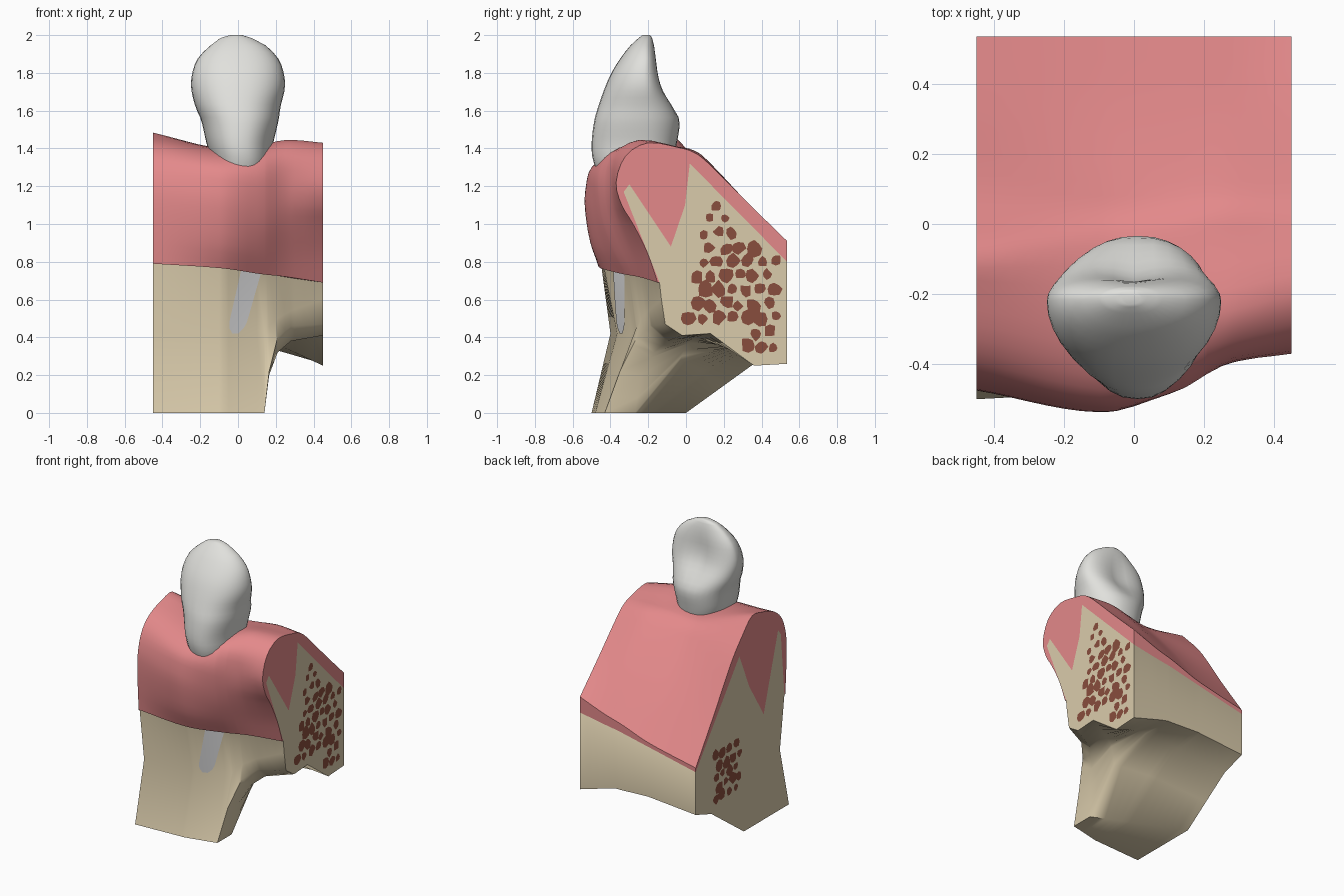
import bpy, bmesh, math, random

cube = bpy.data.objects.get("Cube")
if cube:
    bpy.data.objects.remove(cube, do_unlink=True)
random.seed(4)
HALF = 0.45


def material(name, colour):
    mat = bpy.data.materials.new(name)
    mat.use_nodes = True
    mat.diffuse_color = (*colour, 1)
    shader = mat.node_tree.nodes["Principled BSDF"]
    shader.inputs["Base Color"].default_value = (*colour, 1)
    shader.inputs["Roughness"].default_value = 0.6
    return mat


bone_mat = material("bone beige", (0.7, 0.6, 0.41))
gum_mat = material("gum pink", (0.77, 0.25, 0.255))
enamel_mat = material("enamel white", (0.75, 0.75, 0.72))
root_mat = material("root grey", (0.82, 0.82, 0.83))
marrow_mat = material("marrow brown", (0.25, 0.075, 0.047))


def finish(bm, name, mat, angle=40, recalc=True):
    if recalc:
        bmesh.ops.recalc_face_normals(bm, faces=bm.faces)
    mesh = bpy.data.meshes.new(name)
    bm.to_mesh(mesh)
    bm.free()
    mesh.materials.append(mat)
    obj = bpy.data.objects.new(name, mesh)
    bpy.context.collection.objects.link(obj)
    bpy.ops.object.select_all(action='DESELECT')
    obj.select_set(True)
    bpy.context.view_layer.objects.active = obj
    bpy.ops.object.shade_smooth_by_angle(angle=math.radians(angle))
    return obj


def loft(rings, name, mat, angle=40):
    """Closed rings joined along their length, with both ends capped."""
    bm = bmesh.new()
    loops = [[bm.verts.new(p) for p in ring] for ring in rings]
    n = len(loops[0])
    for a, b in zip(loops, loops[1:]):
        for i in range(n):
            j = (i + 1) % n
            bm.faces.new((a[i], a[j], b[j], b[i]))
    bm.faces.new(loops[0])
    bm.faces.new(loops[-1])
    return finish(bm, name, mat, angle)


def interp(keys, t, smooth=True):
    """Blend lists of values between keys (t, values)."""
    k = 0
    while k < len(keys) - 2 and t > keys[k + 1][0]:
        k += 1
    (t0, v0), (t1, v1) = keys[k], keys[k + 1]
    h = t1 - t0
    s = (t - t0) / h
    if not smooth:
        return [a + (b - a) * s for a, b in zip(v0, v1)]

    def slope(i, c):
        lo, hi = max(i - 1, 0), min(i + 1, len(keys) - 1)
        return (keys[hi][1][c] - keys[lo][1][c]) / (keys[hi][0] - keys[lo][0])
    out = []
    for c, (a, b) in enumerate(zip(v0, v1)):
        m0, m1 = slope(k, c) * h, slope(k + 1, c) * h
        out.append(a + s * m0 + s * s * (3 * (b - a) - 2 * m0 - m1)
                   + s ** 3 * (2 * (a - b) + m0 + m1))
    return out


def pairs(flat):
    return list(zip(flat[::2], flat[1::2]))


# Lower bone (y, z): front of the underside back to the rear edge, then front waist
under_keys = [
    (-.45, [-.5, 0, 0, 0, .18, .13, .36, .26, .535, .32, -.4, .42]),
    (-.08, [-.48, 0, -.17, 0, .1, .21, .32, .33, .535, .35, -.365, .42]),
    (.14, [-.43, 0, -.27, 0, -.03, .28, .3, .36, .535, .34, -.27, .43]),
    (.165, [-.35, .22, -.24, .2, -.01, .33, .3, .36, .535, .34, -.26, .46]),
    (.21, [-.26, .4, -.17, .32, .02, .38, .3, .36, .535, .33, -.235, .5]),
    (.28, [-.19, .46, -.1, .38, .05, .4, .31, .33, .535, .31, -.2, .54]),
    (.45, [-.11, .47, -.02, .41, .13, .42, .36, .25, .535, .26, -.13, .6]),
]
# Upper bone (y, z): rear top edge, crest, socket floor, front plate, gum line
top_keys = [
    (-.45, [.535, .62, .05, 1.25, -.22, .74, -.38, 1.27, -.41, 1.23, -.45, .79]),
    (-.08, [.535, .7, .03, 1.28, -.2, .8, -.42, 1.25, -.45, 1.2, -.435, .77]),
    (.15, [.535, .75, .03, 1.3, -.15, .85, -.38, 1.24, -.41, 1.2, -.3, .735]),
    (.28, [.535, .77, .02, 1.32, -.11, .87, -.34, 1.22, -.37, 1.18, -.225, .715]),
    (.45, [.535, .8, .02, 1.32, -.08, .88, -.3, 1.21, -.33, 1.17, -.14, .69]),
]


def bone_ring(x):
    under = pairs(interp(under_keys, x, smooth=False))
    top = pairs(interp(top_keys, x, smooth=False))
    (ya, za), (yb, zb) = top[1], top[2]
    top.insert(2, ((ya + yb) / 2 + 0.025, (za + zb) / 2))   # bowed socket wall
    return under[:5] + top + under[5:]


stations = sorted({round(-HALF + i * 0.05, 3) for i in range(19)}
                  | {k[0] for k in under_keys})
loft([[(x, y, z) for y, z in bone_ring(x)] for x in stations], "jaw_bone", bone_mat, 50)

# Gum outer contour (y, z): front lower edge, over the ridge, to the back
gum_keys = [
    (-.45, [-.46, .79, -.47, .95, -.475, 1.1, -.465, 1.22, -.42, 1.34, -.33, 1.42,
            -.2, 1.465, -.09, 1.48, .01, 1.39, .14, 1.24, .33, .95, .535, .65]),
    (-.08, [-.45, .765, -.505, .9, -.535, 1.08, -.53, 1.2, -.5, 1.3, -.4, 1.37,
            -.25, 1.4, -.06, 1.39, .03, 1.35, .12, 1.25, .33, 1, .535, .73]),
    (.12, [-.335, .735, -.4, .86, -.45, 1, -.475, 1.15, -.47, 1.28, -.4, 1.38,
           -.25, 1.42, -.05, 1.4, .03, 1.375, .12, 1.3, .33, 1.06, .535, .8]),
    (.26, [-.25, .72, -.3, .85, -.36, 1, -.395, 1.12, -.4, 1.25, -.37, 1.37,
           -.25, 1.445, -.05, 1.41, .04, 1.39, .12, 1.33, .33, 1.1, .535, .84]),
    (.45, [-.15, .69, -.205, .85, -.28, 1, -.34, 1.1, -.37, 1.22, -.32, 1.36,
           -.2, 1.43, -.04, 1.405, .04, 1.38, .12, 1.32, .33, 1.11, .535, .91]),
]


def gum_ring(x):
    outer = list(enumerate(pairs(interp(gum_keys, x))))
    steps = 3 * (len(outer) - 1)
    curve = [interp(outer, i / 3) for i in range(steps + 1)]
    inner = bone_ring(x)[5:12]          # bone surface that the gum rests on
    return [(x, y, z) for y, z in curve + inner]


loft([gum_ring(x) for x in stations], "gum", gum_mat, 35)

# Tooth crown: z, (half width, front y, widest y, back y, centre x, lingual dip)
crown_keys = [
    (1.15, (.12, -.42, -.25, -.1, .02, 0)),
    (1.33, (.155, -.49, -.24, -.07, .02, 0)),
    (1.42, (.175, -.5, -.22, -.05, .01, 0)),
    (1.55, (.205, -.485, -.22, -.035, .01, 0)),
    (1.62, (.225, -.465, -.22, -.055, 0, .02)),
    (1.72, (.248, -.43, -.22, -.105, 0, .04)),
    (1.8, (.242, -.395, -.22, -.13, 0, .035)),
    (1.88, (.21, -.345, -.215, -.15, 0, .015)),
    (1.95, (.14, -.29, -.215, -.17, 0, 0)),
    (1.985, (.08, -.25, -.21, -.18, -.01, 0)),
    (2, (.03, -.23, -.205, -.19, -.01, 0)),
]


def crown_ring(z, sides=32):
    w, front, mid, back, cx, dip = interp(crown_keys, z)
    ring = []
    for i in range(sides):
        a = math.tau * i / sides
        c, s = math.cos(a), math.sin(a)
        y = mid + s * (back - mid if s > 0 else mid - front)
        if s > 0:
            y -= dip * (1 - abs(c)) ** 2
        ring.append((cx + w * math.copysign(abs(c) ** 0.88, c), y, z))
    return ring


heights = [1.15 + 0.83 * i / 24 for i in range(25)] + [1.987, 1.995, 2]
loft([crown_ring(z) for z in heights], "tooth_crown", enamel_mat, 60)


# Exposed root strip lying on the front of the bone
def front_y(x, z):
    (yi, zi), (yj, zj) = bone_ring(x)[11:]
    return yj + (yi - yj) * (z - zj) / (zi - zj)


bm = bmesh.new()
rows = []
for i in range(13):
    t = i / 12
    width = (0.055 - 0.01 * t) * math.sqrt(max(0.05, 1 - max(0, t - 0.8) ** 2 * 22))
    cx, z = 0.075 - 0.09 * t, 0.77 - 0.35 * t
    row = []
    for j in range(-3, 4):
        x = cx + width * j / 3
        row.append(bm.verts.new((x, front_y(x, z) - 0.007, z)))
    rows.append(row)
for a, b in zip(rows, rows[1:]):
    for j in range(6):
        bm.faces.new((a[j], b[j], b[j + 1], a[j + 1]))
finish(bm, "exposed_root", root_mat, recalc=False)


# Marrow spaces: thin irregular flakes on the cut ends of the bone
def marrow(name, side, inside):
    bm = bmesh.new()
    step = 0.075
    for i in range(8):
        for k in range(12):
            y = 0.02 + step * (i + 0.5 * (k % 2)) + random.uniform(-.012, .012)
            z = 0.35 + step * k + random.uniform(-.012, .012)
            if not inside(y, z):
                continue
            r = random.uniform(0.024, 0.044) * (1 if z < 0.9 else 0.8)
            pts = []
            for j in range(8):
                a = math.tau * j / 8 * side
                q = r * random.uniform(0.75, 1.2)
                pts.append(bm.verts.new((side * (HALF + 0.003),
                                         y + q * math.cos(a), z + q * math.sin(a))))
            bm.faces.new(pts)
    finish(bm, name, marrow_mat, recalc=False)


marrow("marrow_left_end", 1, lambda y, z: (
    0.2 * (z - 0.48) < y < 0.49 and z < 1.23 - 0.85 * y
    and z > (0.48 if y < 0.3 else 0.33)))
marrow("marrow_right_end", -1, lambda y, z: (
    0.05 < y < 0.34 and 0.34 < z < 0.68))
